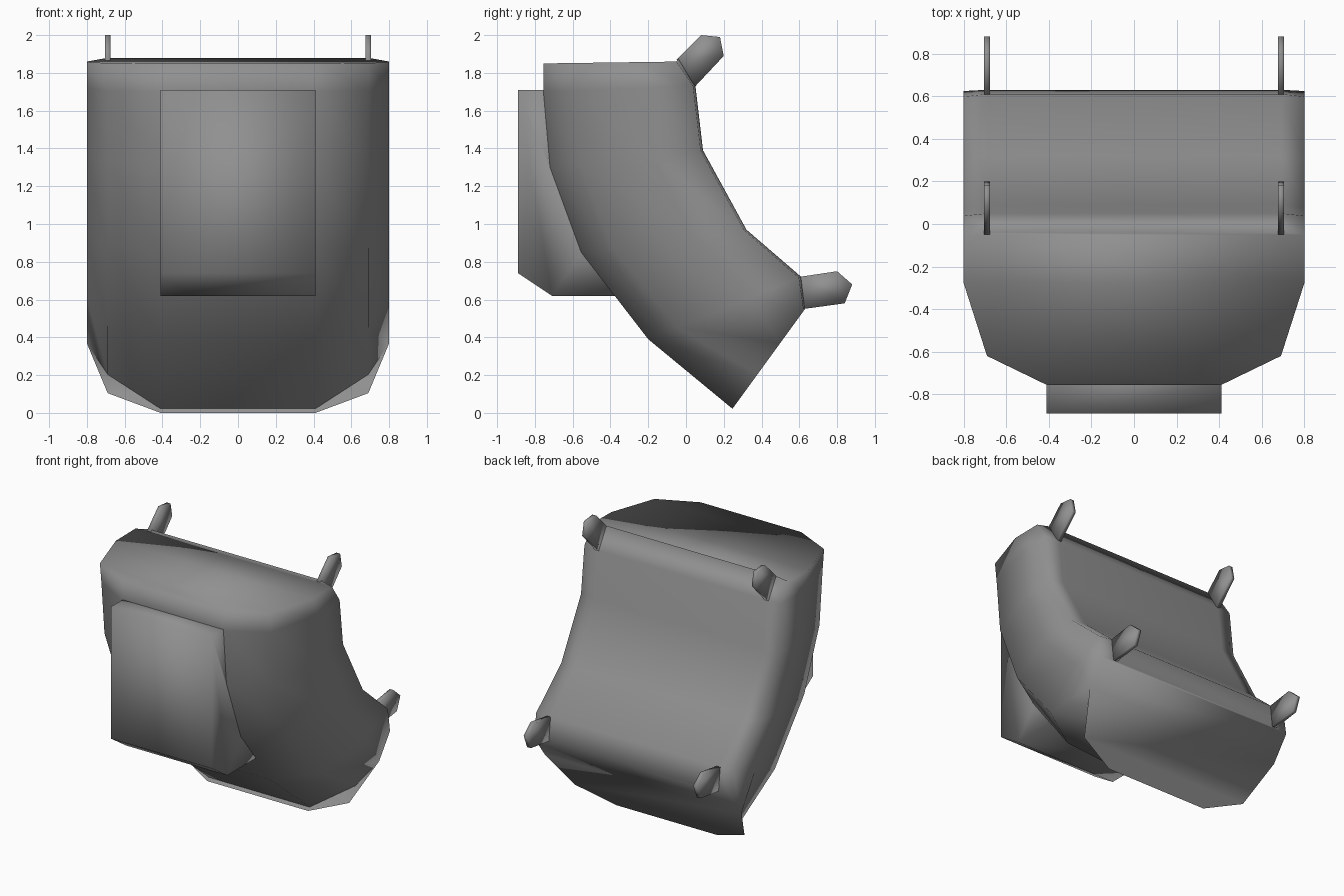
import bpy, bmesh

if "Cube" in bpy.data.objects:
    bpy.data.objects.remove(bpy.data.objects["Cube"])

grey = bpy.data.materials.new("dark_grey")
grey.diffuse_color = (0.28, 0.28, 0.28, 1)
grey.use_nodes = True
grey.node_tree.nodes["Principled BSDF"].inputs["Base Color"].default_value = grey.diffuse_color


def finish(name, bm):
    """Fully smooth shaded object with the shared grey."""
    bmesh.ops.recalc_face_normals(bm, faces=bm.faces[:])
    for f in bm.faces:
        f.smooth = True
    me = bpy.data.meshes.new(name)
    bm.to_mesh(me)
    bm.free()
    me.materials.append(grey)
    ob = bpy.data.objects.new(name, me)
    bpy.context.collection.objects.link(ob)
    return ob


def prism(name, outline, x0, x1, open_edges=()):
    """Closed (y, z) outline extruded from x0 to x1; open_edges get no wall."""
    bm = bmesh.new()
    a = [bm.verts.new((x0, y, z)) for y, z in outline]
    b = [bm.verts.new((x1, y, z)) for y, z in outline]
    bm.faces.new(a)
    bm.faces.new(b[::-1])
    n = len(a)
    for k in range(n):
        if k not in open_edges:
            j = (k + 1) % n
            bm.faces.new((a[j], a[k], b[k], b[j]))
    return finish(name, bm)


# Curved body: half section is five x positions, each at a share of the ring depth
half_x = (0.41, 0.69, 0.80, 0.80, 0.69)
depth = (0, 0.19, 0.67, 0.985, 1)
end_depth = (0.04, 0.37, 0.67, 0.985, 1)
# front y, z and back y, z of each ring
rings = [
    (-0.755, 1.85, -0.04, 1.86, depth),
    (-0.755, 1.70, 0.05, 1.73, depth),
    (-0.72, 1.30, 0.09, 1.39, depth),
    (-0.555, 0.85, 0.32, 0.97, depth),
    (-0.20, 0.39, 0.61, 0.72, depth),
    (0.23, 0.0, 0.63, 0.55, end_depth),
]
bm = bmesh.new()


def section(fy, fz, by, bz, ts, back_z=None):
    right = [[x, fy + (by - fy) * t, fz + (bz - fz) * t] for x, t in zip(half_x, ts)]
    if back_z:
        right[-1][2] = back_z
    left = [(-x, y, z) for x, y, z in reversed(right)]
    return [bm.verts.new(p) for p in right + left]


loops = [section(*r, back_z=1.88 if i == 0 else None) for i, r in enumerate(rings)]
for a, b in zip(loops, loops[1:]):
    n = len(a)
    for k in range(n):
        j = (k + 1) % n
        bm.faces.new((a[k], a[j], b[j], b[k]))

# End caps as strips; the lower one reaches past the front wall as a thin lip
lip = list(loops[-1])
for k in (0, 1):
    y, z = 0.23 + 0.40 * depth[k], 0.55 * depth[k]
    lip[k] = bm.verts.new((half_x[k], y, z))
    lip[9 - k] = bm.verts.new((-half_x[k], y, z))
for cap in (loops[0], lip):
    for k in range(4):
        bm.faces.new((cap[k], cap[k + 1], cap[8 - k], cap[9 - k]))
finish("curved_body", bm)

# Raised front panel, open where it meets the body
prism("front_panel", [(-0.89, 1.71), (-0.89, 0.74), (-0.71, 0.62), (-0.37, 0.62),
                      (-0.55, 0.85), (-0.715, 1.30), (-0.75, 1.71)],
      -0.41, 0.41, open_edges=(3, 4, 5))

# Four thin mounting tabs on the back
tabs = {
    "upper_tab": [(-0.05, 1.87), (0.08, 2.0), (0.18, 1.99), (0.20, 1.89), (0.05, 1.73)],
    "lower_tab": [(0.60, 0.72), (0.80, 0.75), (0.88, 0.68), (0.84, 0.58), (0.62, 0.55)],
}
for name, outline in tabs.items():
    for side, s in (("right", 1), ("left", -1)):
        prism(f"{name}_{side}", outline, s * 0.675, s * 0.705)
